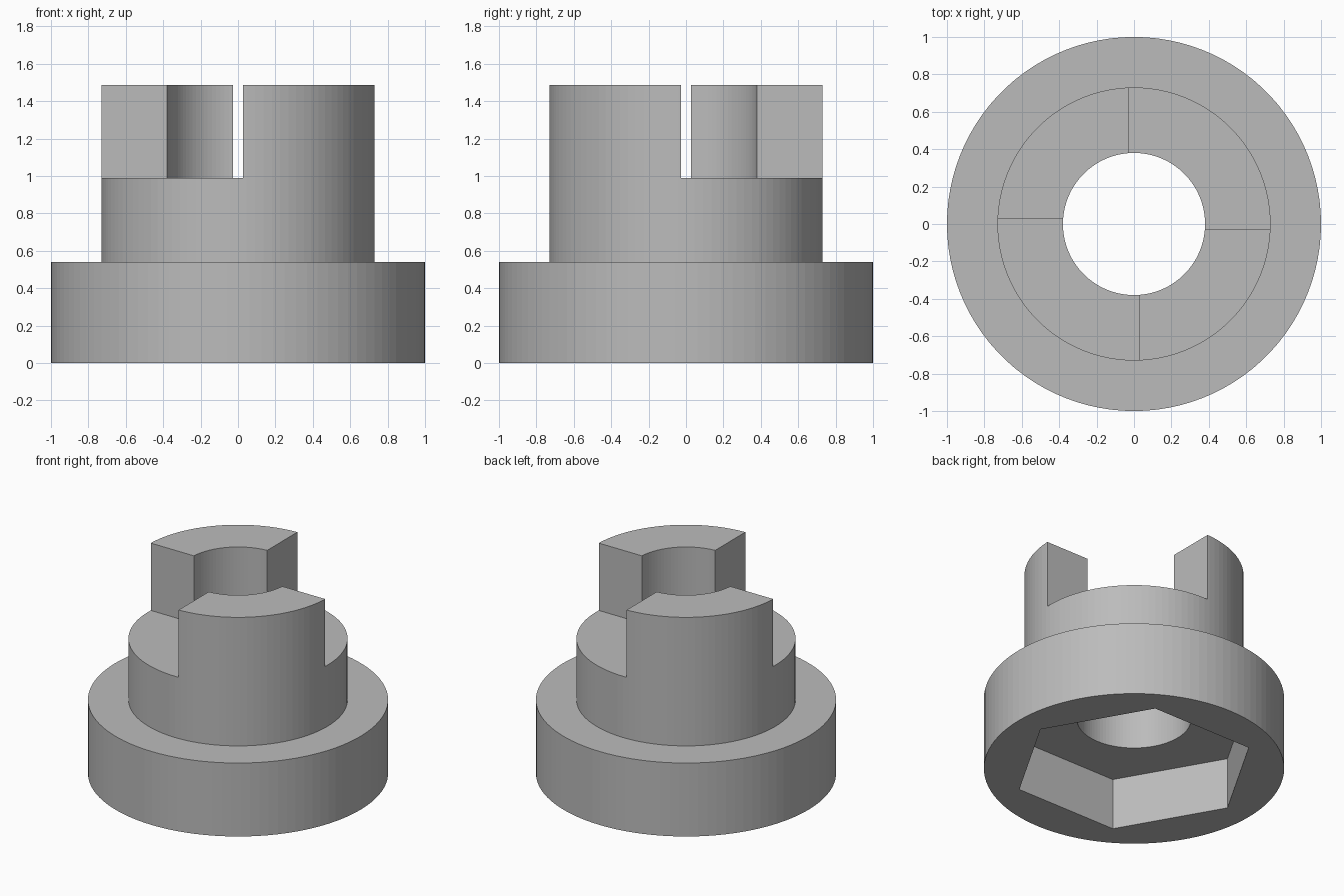
import bpy
import bmesh
import math

cube = bpy.data.objects.get("Cube")
if cube:
    bpy.data.objects.remove(cube, do_unlink=True)

SIDES = 100
FLANGE_R, HUB_R, BORE_R, HEX_R = 1.0, 0.73, 0.38, 0.813
FLANGE_Z, HUB_Z, JAW_Z, HEX_Z = 0.54, 0.99, 1.485, 0.378
GAP = 0.028

grey = bpy.data.materials.new("plain grey")
grey.use_nodes = True
colour = (0.5, 0.5, 0.5, 1)
grey.diffuse_color = colour
grey.node_tree.nodes["Principled BSDF"].inputs["Base Color"].default_value = colour


def add_object(name, bm):
    bmesh.ops.recalc_face_normals(bm, faces=bm.faces)
    mesh = bpy.data.meshes.new(name)
    bm.to_mesh(mesh)
    bm.free()
    mesh.materials.append(grey)
    obj = bpy.data.objects.new(name, mesh)
    bpy.context.collection.objects.link(obj)
    return obj


def lathe(name, profile):
    """Revolve a closed (radius, height) outline around z."""
    bm = bmesh.new()
    rings = []
    for i in range(SIDES):
        a = math.tau * i / SIDES
        rings.append([bm.verts.new((r * math.cos(a), r * math.sin(a), z)) for r, z in profile])
    for i, ring in enumerate(rings):
        after = rings[(i + 1) % SIDES]
        for j in range(len(profile)):
            k = (j + 1) % len(profile)
            bm.faces.new((ring[j], after[j], after[k], ring[k]))
    return add_object(name, bm)


def prism(name, outline, low, high):
    """Extrude a flat (x, y) outline between two heights."""
    bm = bmesh.new()
    face = bm.faces.new([bm.verts.new((x, y, low)) for x, y in outline])
    top = bmesh.ops.extrude_face_region(bm, geom=[face])["geom"]
    verts = [v for v in top if isinstance(v, bmesh.types.BMVert)]
    bmesh.ops.translate(bm, verts=verts, vec=(0, 0, high - low))
    return add_object(name, bm)


def cut(target, cutter):
    cutter.hide_render = True
    mod = target.modifiers.new("cut", "BOOLEAN")
    mod.operation = "DIFFERENCE"
    mod.solver = "EXACT"
    mod.object = cutter
    bpy.context.view_layer.objects.active = target
    bpy.ops.object.modifier_apply(modifier=mod.name)
    bpy.data.objects.remove(cutter, do_unlink=True)


# Flanged hub with a through bore
coupling = lathe("jaw_coupling", [
    (BORE_R, 0), (FLANGE_R, 0), (FLANGE_R, FLANGE_Z),
    (HUB_R, FLANGE_Z), (HUB_R, JAW_Z), (BORE_R, JAW_Z)])

# Clear two opposite quarters so that two jaws remain
for s in (1, -1):
    near, far = -GAP * s, 1.2 * s
    cut(coupling, prism("jaw_gap_cutter",
                        [(near, near), (far, near), (far, far), (near, far)], HUB_Z, 2))

# Hexagonal nut pocket underneath
corners = [(HEX_R * math.cos(math.radians(a)), HEX_R * math.sin(math.radians(a)))
           for a in range(0, 360, 60)]
cut(coupling, prism("nut_pocket_cutter", corners, -0.2, HEX_Z))
